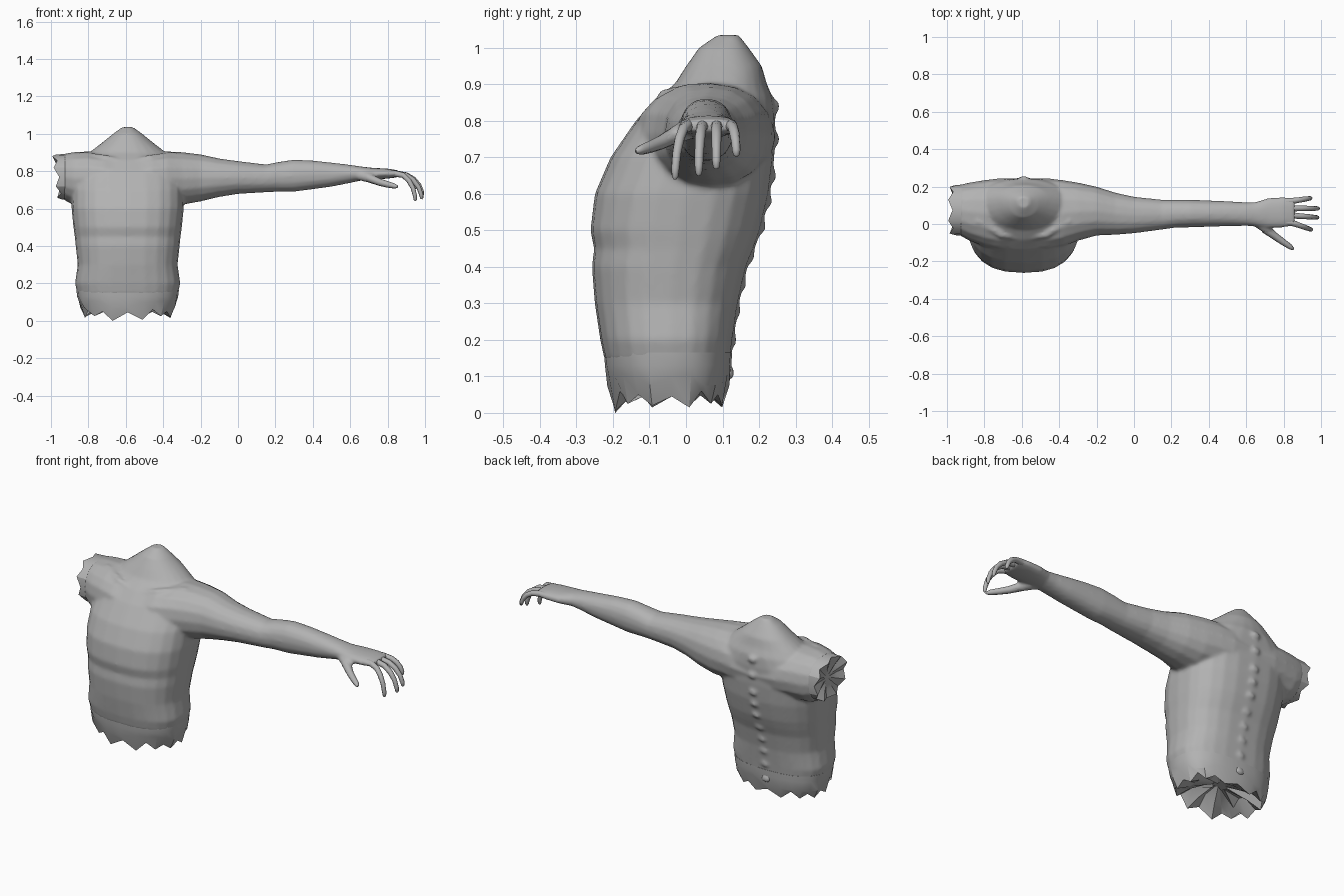
import bpy, bmesh, math, random
from mathutils import Vector

if "Cube" in bpy.data.objects:
    bpy.data.objects.remove(bpy.data.objects["Cube"], do_unlink=True)
random.seed(4)
CX = -0.59  # body centre line

mat = bpy.data.materials.new("skin grey")
mat.use_nodes = True
mat.diffuse_color = (0.45, 0.45, 0.45, 1)
mat.node_tree.nodes["Principled BSDF"].inputs["Base Color"].default_value = (0.45, 0.45, 0.45, 1)


def select(obs):
    bpy.ops.object.select_all(action='DESELECT')
    for o in obs:
        o.select_set(True)
    bpy.context.view_layer.objects.active = obs[0]


def loft(name, rings):
    """Skin a closed tube through rings with equal point counts."""
    bm = bmesh.new()
    vs = [[bm.verts.new(p) for p in r] for r in rings]
    n = len(rings[0])
    for a, b in zip(vs, vs[1:]):
        for i in range(n):
            j = (i + 1) % n
            bm.faces.new((a[i], a[j], b[j], b[i]))
    bm.faces.new(vs[0])
    bm.faces.new(vs[-1])
    bmesh.ops.recalc_face_normals(bm, faces=bm.faces)
    me = bpy.data.meshes.new(name)
    bm.to_mesh(me)
    bm.free()
    ob = bpy.data.objects.new(name, me)
    bpy.context.collection.objects.link(ob)
    me.materials.append(mat)
    return ob


def power(v, e):
    return math.copysign(abs(v) ** (2 / e), v)


def torso_ring(z, hw, yf, yb, n=24, e=2.5, s=1.0):
    """Flat cross-section with different depth to front and back."""
    yc = (yf + yb) / 2 + 0.01
    pts = []
    for i in range(n):
        a = math.tau * i / n
        c, d = power(math.cos(a), e), power(math.sin(a), e)
        pts.append(Vector((CX + s * hw * c, yc + s * d * ((yb - yc) if d > 0 else (yc - yf)), z)))
    return pts


def limb_ring(x, y0, y1, z0, z1, n=16, e=2.2, s=1.0):
    pts = []
    for i in range(n):
        a = math.tau * i / n
        pts.append(Vector((x, (y0 + y1) / 2 + s * (y1 - y0) / 2 * power(math.cos(a), e),
                           (z0 + z1) / 2 + s * (z1 - z0) / 2 * power(math.sin(a), e))))
    return pts


def tube(name, pts):
    """Tapered tube through (x, y, z, radius) points."""
    cu = bpy.data.curves.new(name, 'CURVE')
    cu.dimensions = '3D'
    cu.bevel_depth = 1.0
    cu.bevel_resolution = 2
    cu.use_fill_caps = True
    sp = cu.splines.new('POLY')
    sp.points.add(len(pts) - 1)
    for p, q in zip(sp.points, pts):
        p.co = (*q[:3], 1)
        p.radius = q[3]
    cu.materials.append(mat)
    ob = bpy.data.objects.new(name, cu)
    bpy.context.collection.objects.link(ob)
    select([ob])
    bpy.ops.object.convert(target='MESH')
    return bpy.context.view_layer.objects.active


# Torso: height, half width, front y, back y
TORSO = [(.14, .268, -.222, .122), (.2, .282, -.235, .13), (.3, .267, -.25, .145),
         (.4, .278, -.258, .168), (.45, .283, -.252, .188), (.5, .29, -.262, .206),
         (.6, .30, -.25, .23), (.7, .30, -.207, .242), (.8, .29, -.138, .245),
         (.86, .255, -.085, .24), (.9, .205, -.032, .222), (.95, .14, .0, .208),
         (1.0, .078, .035, .172), (1.035, .03, .085, .145)]
body = loft("body", [torso_ring(*r, e=2.5 if r[0] < .85 else 2.1) for r in TORSO])

# Left arm down to the knuckles: x, y range, z range
SHOULDER = [(-.56, -.14, .245, .62, .88), (-.46, -.14, .245, .62, .895),
            (-.38, -.12, .235, .62, .906), (-.3, -.09, .222, .62, .902)]
ARM = SHOULDER + [(-.2, -.062, .2, .638, .89), (-.1, -.058, .168, .662, .868),
                  (0, -.05, .146, .678, .854), (.15, -.03, .13, .687, .836),
                  (.22, -.02, .13, .69, .85), (.3, -.018, .13, .69, .862),
                  (.4, -.015, .126, .703, .857), (.5, -.012, .122, .717, .846),
                  (.6, -.01, .116, .737, .834), (.65, -.013, .118, .748, .826),
                  (.72, -.022, .14, .754, .818), (.8, -.02, .146, .76, .814), (.86, -.01, .14, .768, .804)]
arm = loft("arm", [limb_ring(*r) for r in ARM])

# Right shoulder, cut short
STUMP = [(2 * CX - x, *r) for x, *r in SHOULDER] + [(-.93, -.062, .21, .645, .893)]
stump = loft("shoulder", [limb_ring(*r) for r in STUMP])

# Collarbones and thumb root
extra = [tube("collarbone", [(CX + s * .01, -.07, .84, .02), (CX + s * .12, -.055, .865, .024),
                             (CX + s * .25, .02, .885, .02)]) for s in (1, -1)]
extra.append(tube("thumb_root", [(.63, .025, .78, .025), (.7, -.02, .765, .028), (.76, -.068, .742, .018)]))

# Vertebrae along the back
for z, y in [(.1, .12), (.19, .125), (.27, .137), (.345, .152), (.42, .175), (.5, .205),
             (.57, .222), (.64, .234), (.74, .243), (.83, .243)]:
    bpy.ops.mesh.primitive_ico_sphere_add(subdivisions=1, radius=1, location=(CX, y - .008, z + .01))
    v = bpy.context.object
    v.scale = (.035, .026, .026)
    extra.append(v)

# Merge into one continuous skin
select([body, arm, stump] + extra)
bpy.ops.object.join()
body = bpy.context.view_layer.objects.active
body.name = "torso_and_arm"
m = body.modifiers.new("Blend", 'REMESH')
m.mode = 'VOXEL'
m.voxel_size = 0.009
m = body.modifiers.new("Soften", 'SMOOTH')
m.factor = 0.5
m.iterations = 6
for m in list(body.modifiers):
    bpy.ops.object.modifier_apply(modifier=m.name)
body.data.materials.clear()
body.data.materials.append(mat)
bpy.ops.object.shade_smooth()

# Fingers: base y, tip y, tip x, tip z
FINGERS = {"index": (.008, -.03, .948, .64), "middle": (.046, .035, .982, .65),
           "ring": (.084, .083, .985, .668), "little": (.122, .138, .945, .703)}
hand = []
for name, (y0, y1, tx, tz) in FINGERS.items():
    path = []
    for f, g, r in [(-.3, -.02, .016), (0, 0, .017), (.4, .06, .0145), (.68, .25, .014),
                    (.88, .52, .0125), (.98, .8, .0115), (1, .95, .009), (.995, 1, .004)]:
        path.append((.84 + (tx - .84) * f, y0 + (y1 - y0) * max(f, 0), .787 + (tz - .787) * g, r))
    hand.append(tube(name + "_finger", path))
hand.append(tube("thumb", [(.7, -.025, .764, .024), (.76, -.07, .74, .0195), (.8, -.098, .729, .017),
                           (.835, -.122, .721, .014), (.85, -.134, .717, .008), (.853, -.137, .716, .003)]))
for f in hand:
    select([f])
    bpy.ops.object.shade_smooth_by_angle(angle=math.radians(60))

# Torn waist: skin edge, ragged lower rim, hollow underside
JAG = [.045, .015, .06, .025, .05, .02]


def waist(z, amp, s, pattern=None):
    pts = torso_ring(z, .27, -.222, .124, s=s)
    for i, p in enumerate(pts):
        p.z = pattern[i % 6] if pattern else z + amp * random.choice((-1, 1)) * random.uniform(.5, 1)
    return pts


lower = waist(0, 0, .87, JAG)
lower[17].z = 0.0
lower[19].z = 0.005
torn_waist = loft("torn_waist", [waist(.165, 0, 1.015), waist(.13, 0, 1.0), waist(.088, .02, .965), lower,
                                 waist(.075, .025, .6), waist(.1, .01, .15)])

# Torn shoulder end: ragged rim leaning outward at the top
def stump_end(x, amp, s):
    pts = limb_ring(x, -.064, .212, .645, .893, s=s)
    for i, p in enumerate(pts):
        p.x += amp * (-1) ** i - (.12 * (p.z - .77) if amp else 0)
        p.x = max(p.x, -1.0)
    return pts


torn_shoulder = loft("torn_shoulder", [stump_end(-.905, 0, 1.0), stump_end(-.968, .012, .97),
                                       stump_end(-.955, .008, .6), stump_end(-.945, 0, .15)])
for t in (torn_waist, torn_shoulder):
    select([t])
    bpy.ops.object.shade_smooth_by_angle(angle=math.radians(25))
